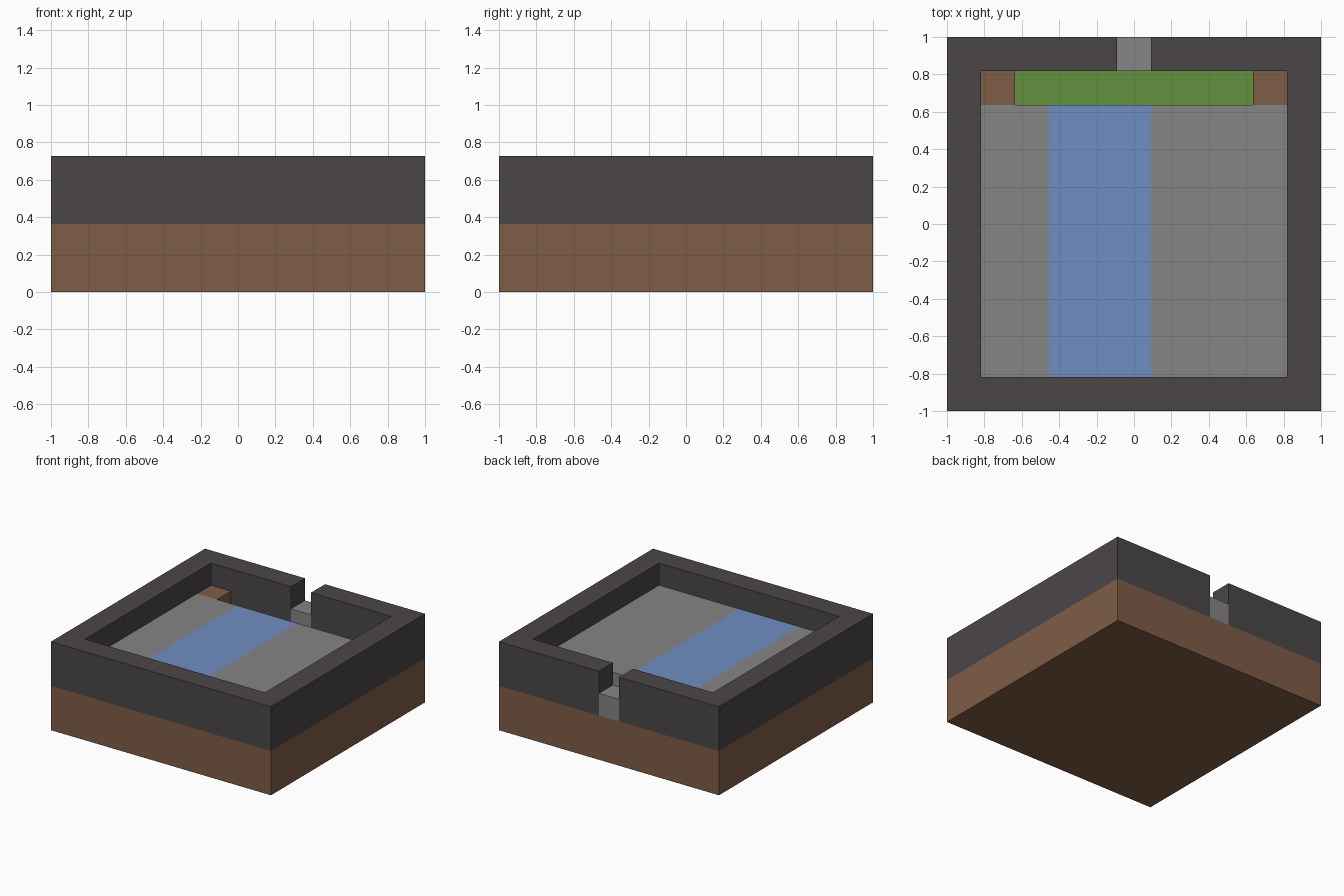
import bpy
import bmesh
from mathutils import Vector

cube = bpy.data.objects.get("Cube")
if cube:
    bpy.data.objects.remove(cube, do_unlink=True)

U = 2 / 11  # one block of the 11 x 11 x 4 block layout


def srgb(r, g, b):
    def lin(c):
        c /= 255
        return c / 12.92 if c < 0.04 else ((c + 0.055) / 1.055) ** 2.4
    return (lin(r), lin(g), lin(b), 1)


def material(name, color):
    mat = bpy.data.materials.new(name)
    mat.use_nodes = True
    mat.diffuse_color = color
    mat.node_tree.nodes["Principled BSDF"].inputs["Base Color"].default_value = color
    return mat


DARK = material("dark_stone", srgb(75, 70, 73))
GRAY = material("gray_stone", srgb(133, 133, 133))
WATER = material("water_blue", srgb(112, 143, 194))
GRASS = material("grass_green", srgb(98, 145, 62))
EARTH = material("earth_brown", srgb(126, 93, 70))


def prism(name, outline, z0, z1, mats, cuts=(), rule=None):
    """Extrude an outline in block units, cut it by planes, colour faces by a rule."""
    bm = bmesh.new()
    base = bm.faces.new([bm.verts.new((x * U, y * U, z0 * U)) for x, y in outline])
    top = bmesh.ops.extrude_face_region(bm, geom=[base])["geom"]
    bmesh.ops.translate(bm, vec=(0, 0, (z1 - z0) * U),
                        verts=[v for v in top if isinstance(v, bmesh.types.BMVert)])
    for axis, pos in cuts:
        normal = Vector((axis == "x", axis == "y", 0))
        bmesh.ops.bisect_plane(bm, geom=bm.verts[:] + bm.edges[:] + bm.faces[:],
                               plane_co=normal * pos * U, plane_no=normal)
    bmesh.ops.recalc_face_normals(bm, faces=bm.faces)
    if rule:
        for f in bm.faces:
            f.material_index = rule(f.calc_center_median() / U, f.normal)
    mesh = bpy.data.meshes.new(name)
    bm.to_mesh(mesh)
    bm.free()
    for mat in mats:
        mesh.materials.append(mat)
    obj = bpy.data.objects.new(name, mesh)
    bpy.context.collection.objects.link(obj)
    return obj


def rect(x0, y0, x1, y1):
    return [(x0, y0), (x1, y0), (x1, y1), (x0, y1)]


OUT, IN, GAP = 5.5, 4.5, 0.5
BED = 3.5  # half length and front edge of the sunken grass bed

# Earth base, with the grass bed cut into its top face
prism("earth_base", rect(-OUT, -OUT, OUT, OUT), 0, 2, [EARTH, GRASS],
      cuts=[("x", -BED), ("x", BED), ("y", BED), ("y", IN)],
      rule=lambda c, n: int(n.z > 0.5 and abs(c.x) < BED and BED < c.y < IN))

# Surrounding wall, open at the middle of the back
half = [(GAP, OUT), (OUT, OUT), (OUT, -OUT), (-OUT, -OUT), (-OUT, OUT), (-GAP, OUT),
        (-GAP, IN), (-IN, IN), (-IN, -IN), (IN, -IN), (IN, IN), (GAP, IN)]
prism("surrounding_wall", half, 2, 4, [DARK])

# Low sill in the wall opening
prism("gap_sill", rect(-GAP, IN, GAP, OUT), 2, 3, [GRAY])

# Stone floor with a channel of water
prism("floor", rect(-IN, -IN, IN, BED), 2, 3, [GRAY, WATER],
      cuts=[("x", -2.5), ("x", 0.5)],
      rule=lambda c, n: int(-2.5 < c.x < 0.5))

# Earth blocks at both ends of the grass bed
for side, name in ((-1, "right_earth_block"), (1, "left_earth_block")):
    x0, x1 = sorted((side * BED, side * IN))
    prism(name, rect(x0, BED, x1, IN), 2, 3, [EARTH])
